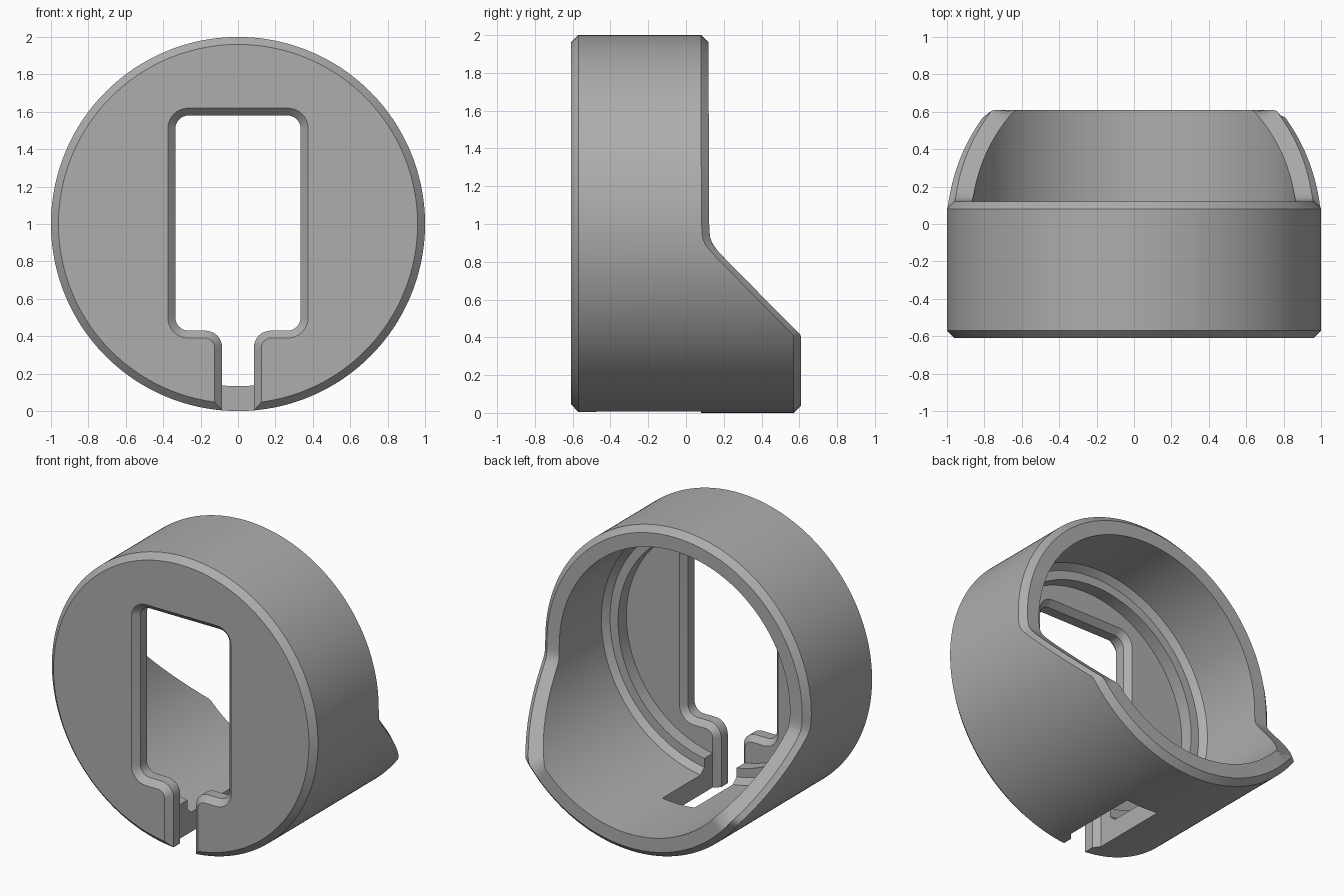
import bpy, bmesh
from math import sin, cos, pi, sqrt
from mathutils import Vector

cube = bpy.data.objects.get("Cube")
if cube:
    bpy.data.objects.remove(cube)

grey = bpy.data.materials.new("plain grey")
grey.use_nodes = True
grey.diffuse_color = (0.42, 0.42, 0.42, 1)
grey.node_tree.nodes["Principled BSDF"].inputs["Base Color"].default_value = (0.42, 0.42, 0.42, 1)

FRONT, PLATE_BACK, BEVEL = -0.61, -0.46, 0.04
SEGMENTS = 240


def back_edge(z):
    """Depth of the rear rim at height z: upper flat, soft bend, slope, lower flat."""
    t = 0.9 - z
    slope = 0.5 * (t + sqrt(t * t + 0.0012))
    return min(0.12 + slope, 0.61)


def loft(name, rings, cap=False):
    """Skin consecutive closed rings of points into one solid."""
    bm = bmesh.new()
    loops = [[bm.verts.new(p) for p in ring] for ring in rings]
    for a, b in zip(loops, loops[1:]):
        n = len(a)
        for i in range(n):
            j = (i + 1) % n
            bm.faces.new((a[i], a[j], b[j], b[i]))
    if cap:
        bm.faces.new(loops[0])
        bm.faces.new(loops[-1])
    bmesh.ops.recalc_face_normals(bm, faces=bm.faces)
    mesh = bpy.data.meshes.new(name)
    bm.to_mesh(mesh)
    bm.free()
    mesh.materials.append(grey)
    obj = bpy.data.objects.new(name, mesh)
    bpy.context.collection.objects.link(obj)
    return obj


def circle(radius, depth=None, inset=0.0):
    """Ring about the y axis; without a depth it follows the rear rim."""
    ring = []
    for i in range(SEGMENTS):
        a = 2 * pi * i / SEGMENTS
        z = 1 + radius * sin(a)
        y = back_edge(z) - inset if depth is None else depth
        ring.append((radius * cos(a), y, z))
    return ring


# Housing: front plate, stepped bore and sloping rear skirt
housing = loft("housing", [
    circle(0.96, FRONT), circle(1, FRONT + BEVEL),
    circle(1, inset=BEVEL), circle(0.96), circle(0.867),
    circle(0.867, -0.33), circle(0.83, -0.37), circle(0.77, -0.37),
    circle(0.77, PLATE_BACK)], cap=True)


def fillet(prev, corner, nxt, radius, steps=8):
    """Round a right-angled corner."""
    p, c, n = Vector(prev), Vector(corner), Vector(nxt)
    u, v = (p - c).normalized() * radius, (n - c).normalized() * radius
    centre = c + u + v
    return [centre - v * cos(k * pi / 2 / steps) - u * sin(k * pi / 2 / steps)
            for k in range(steps + 1)]


def keyhole(d, y):
    """Window with a slot running out of the bottom, grown outward by d."""
    w, top, low, s = 0.335 + d, 1.58 + d, 0.43 - d, 0.085 + d
    half = fillet((0, top), (w, top), (w, low), 0.07 + d)
    half += fillet((w, top), (w, low), (s, low), 0.07 + d)
    half += fillet((w, low), (s, low), (s, 0), 0.09 - d)
    half.append(Vector((s, -0.1)))
    outline = half + [Vector((-p.x, p.y)) for p in reversed(half)]
    return [(p.x, y, p.y) for p in outline]


# Bevelled window and slot through the plate
window_cutter = loft("window_cutter", [
    keyhole(0.05, FRONT - 0.01), keyhole(0, FRONT + BEVEL),
    keyhole(0, PLATE_BACK - BEVEL), keyhole(0.036, PLATE_BACK),
    keyhole(0.036, PLATE_BACK + 0.005)], cap=True)

# Slot through the lower wall
slot_cutter = loft("slot_cutter", [
    [(x, y, z) for x, y in ((-0.121, PLATE_BACK), (0.121, PLATE_BACK), (0.121, 0.08), (-0.121, 0.08))]
    for z in (-0.1, 0.33)], cap=True)

bpy.context.view_layer.objects.active = housing
housing.select_set(True)
for cutter in (window_cutter, slot_cutter):
    mod = housing.modifiers.new(cutter.name, 'BOOLEAN')
    mod.operation = 'DIFFERENCE'
    mod.solver = 'EXACT'
    mod.object = cutter
    bpy.ops.object.modifier_apply(modifier=mod.name)
    bpy.data.objects.remove(cutter)

bpy.ops.object.shade_smooth_by_angle(angle=0.4)
